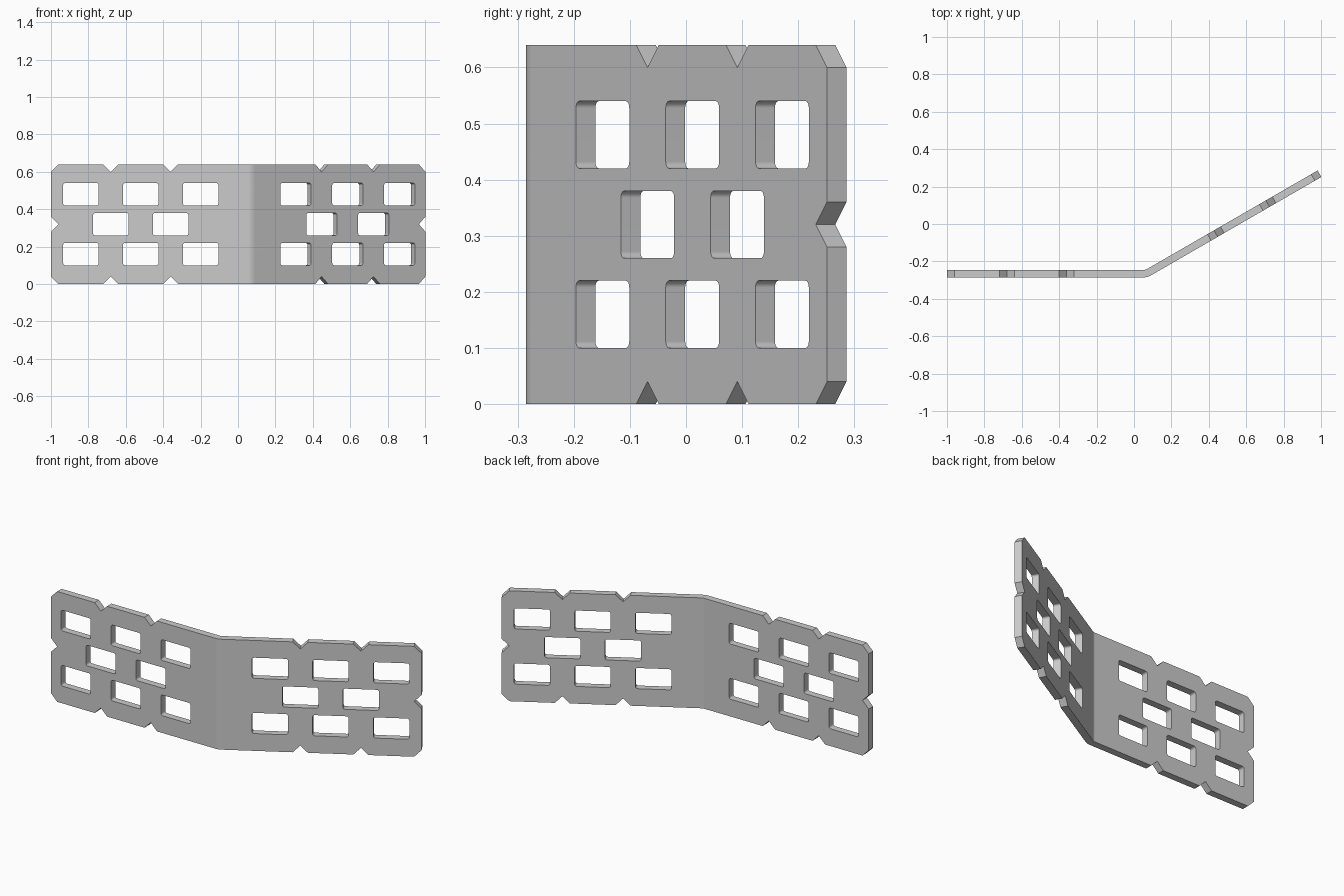
import bpy, bmesh
from math import sin, cos, pi, radians
from mathutils import Vector

HEIGHT, THICK = 0.64, 0.04
BEND = radians(30)
INNER_R = 0.03
OUTER_R = INNER_R + THICK
ARC = 0.015                      # half of the flat strip that becomes the bend
HALF = 1.054 + ARC               # half length of the flat plate
PITCH, NOTCH = 0.32, 0.04
BEND_CENTRE = Vector((HALF - ARC - 1, -0.285 + OUTER_R))

if "Cube" in bpy.data.objects:
    bpy.data.objects.remove(bpy.data.objects["Cube"])


def rounded_rect(cx, cy, w, h, r, steps=4):
    pts = []
    for k, (sx, sy) in enumerate([(1, 1), (-1, 1), (-1, -1), (1, -1)]):
        for i in range(steps + 1):
            a = (k + i / steps) * pi / 2
            pts.append((cx + sx * (w / 2 - r) + r * cos(a),
                        cy + sy * (h / 2 - r) + r * sin(a)))
    return pts


def plate_outline():
    # Upper right quarter: side notch, corner chamfer, two top notches
    mid = HEIGHT / 2
    quarter = [(HALF - NOTCH, 0), (HALF, NOTCH),
               (HALF, mid - NOTCH), (HALF - NOTCH, mid)]
    for k in (1, 2):
        x = HALF - k * PITCH
        quarter += [(x + NOTCH, mid), (x, mid - NOTCH), (x - NOTCH, mid)]
    upper = quarter + [(-x, y) for x, y in reversed(quarter)]
    lower = [(-x, -y) for x, y in upper[1:-1]]
    return [(x, y + mid) for x, y in upper + lower]


def add_loop(curve, pts):
    spline = curve.splines.new('POLY')
    spline.points.add(len(pts) - 1)
    for p, (x, y) in zip(spline.points, pts):
        p.co = (x, y, 0, 1)
    spline.use_cyclic_u = True


def bend_point(co):
    u, z, depth = co.x, co.y, co.z + THICK / 2
    s = max(-ARC, min(ARC, u))
    a = BEND * (s + ARC) / (2 * ARC)
    p = BEND_CENTRE + (OUTER_R - depth) * Vector((sin(a), -cos(a)))
    p += (u - s) * Vector((cos(a), sin(a)))
    return Vector((p.x, p.y, z))


# Flat plate with notched edge and staggered slots
curve = bpy.data.curves.new("plate_profile", 'CURVE')
curve.dimensions = '2D'
curve.fill_mode = 'BOTH'
curve.extrude = THICK / 2
add_loop(curve, plate_outline())
for side in (-1, 1):
    for row, offsets in ((0.16, (0.5, 1.5, 2.5)), (0.32, (1, 2)), (0.48, (0.5, 1.5, 2.5))):
        for k in offsets:
            add_loop(curve, rounded_rect(side * (HALF - k * PITCH), row, 0.19, 0.12, 0.012))

profile = bpy.data.objects.new("plate_profile", curve)
bpy.context.collection.objects.link(profile)
graph = bpy.context.evaluated_depsgraph_get()
mesh = bpy.data.meshes.new_from_object(profile.evaluated_get(graph))
bpy.data.objects.remove(profile)
mesh.name = "bent_slotted_plate"

# Cut the bend strip and fold the plate
bm = bmesh.new()
bm.from_mesh(mesh)
bmesh.ops.remove_doubles(bm, verts=bm.verts, dist=0.0001)
STEPS = 6
for i in range(STEPS + 1):
    bmesh.ops.bisect_plane(bm, geom=bm.verts[:] + bm.edges[:] + bm.faces[:], dist=1e-5,
                           plane_co=(ARC * (2 * i / STEPS - 1), 0, 0), plane_no=(1, 0, 0))
for v in bm.verts:
    v.co = bend_point(v.co)
bmesh.ops.recalc_face_normals(bm, faces=bm.faces)
bm.to_mesh(mesh)
bm.free()

plate = bpy.data.objects.new("bent_slotted_plate", mesh)
bpy.context.collection.objects.link(plate)
bpy.ops.object.select_all(action='DESELECT')
plate.select_set(True)
bpy.context.view_layer.objects.active = plate
bpy.ops.object.shade_smooth_by_angle(angle=radians(28))
weighted = plate.modifiers.new("flat_panel_normals", 'WEIGHTED_NORMAL')
weighted.keep_sharp = True
